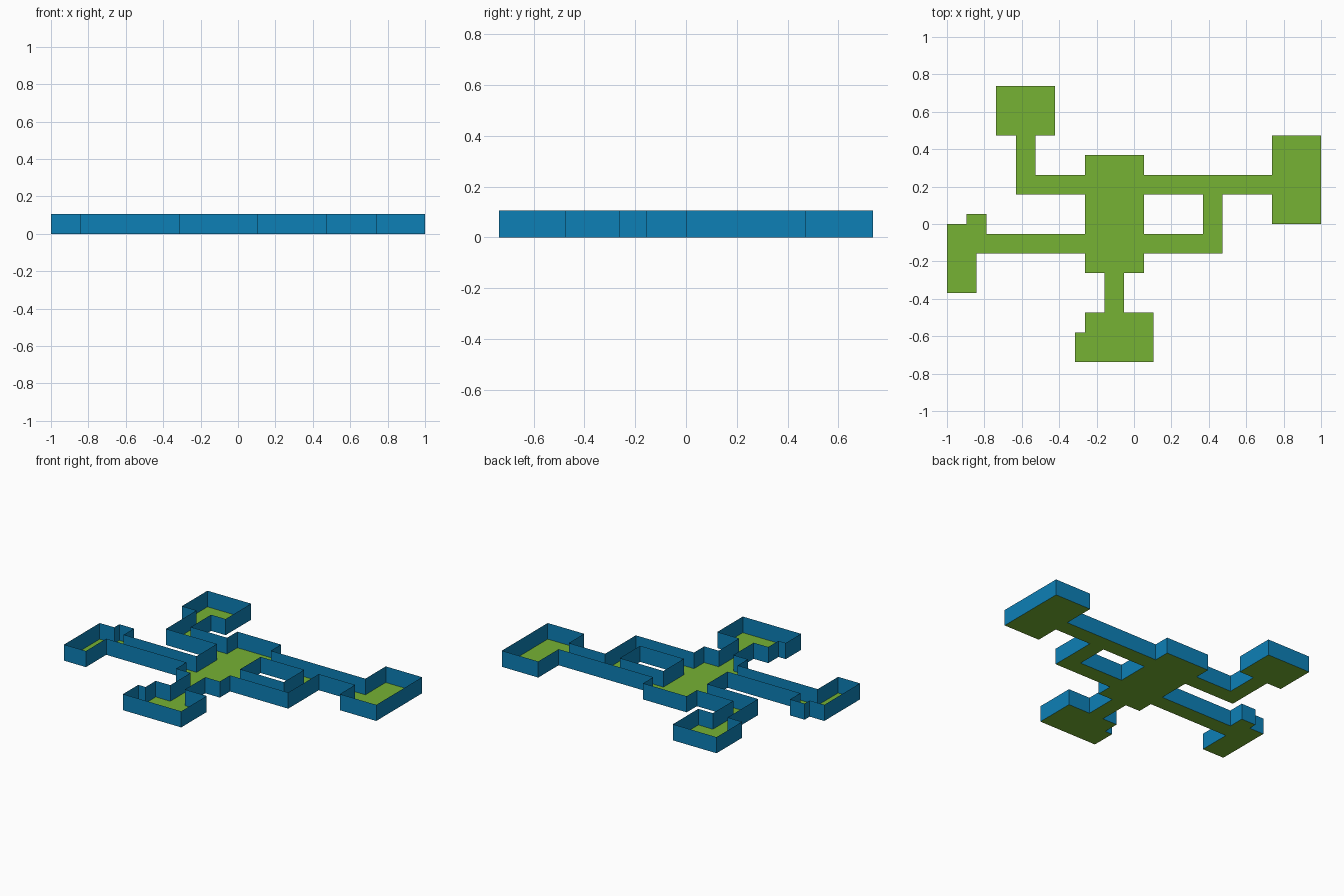
import bpy
import bmesh
import math

if "Cube" in bpy.data.objects:
    bpy.data.objects.remove(bpy.data.objects["Cube"], do_unlink=True)

STEP = 1 / 19          # plan grid spacing
WALL_HEIGHT = 2 * STEP

# Rooms and halls as plan rectangles in grid steps: x0, y0, x1, y1
ROOMS = {
    "main room": (14, 9, 20, 21),
    "back room": (5, 23, 11, 28),
    "back room passage": (7, 17, 9, 23),
    "back hall": (7, 17, 33, 19),
    "right room": (33, 14, 38, 23),
    "left room": (0, 7, 3, 14),
    "left alcove": (2, 11, 4, 15),
    "front hall": (2, 11, 28, 13),
    "linking passage": (26, 11, 28, 19),
    "front room passage": (16, 5, 18, 9),
    "front room": (14, 0, 21, 5),
    "front alcove": (13, 0, 21, 3),
}
cells = {(i, j) for x0, y0, x1, y1 in ROOMS.values()
         for i in range(x0, x1) for j in range(y0, y1)}


def material(name, color):
    mat = bpy.data.materials.new(name)
    mat.use_nodes = True
    mat.diffuse_color = color
    mat.node_tree.nodes["Principled BSDF"].inputs["Base Color"].default_value = color
    return mat


def point(i, j, z=0.0):
    return ((i - 19) * STEP, (j - 14) * STEP, z)


def build(name, quads, mat):
    """Join quads into one sheet and merge the coplanar ones."""
    bm = bmesh.new()
    for quad in quads:
        bm.faces.new([bm.verts.new(p) for p in quad])
    bmesh.ops.remove_doubles(bm, verts=bm.verts, dist=STEP / 100)
    bmesh.ops.dissolve_limit(bm, angle_limit=math.radians(1),
                             verts=bm.verts, edges=bm.edges)
    mesh = bpy.data.meshes.new(name)
    bm.to_mesh(mesh)
    bm.free()
    mesh.materials.append(mat)
    obj = bpy.data.objects.new(name, mesh)
    bpy.context.collection.objects.link(obj)
    return obj


# Floor: one sheet over the whole plan
floor_quads = [[point(i, j), point(i + 1, j), point(i + 1, j + 1), point(i, j + 1)]
               for i, j in cells]
build("floor", floor_quads, material("grass green", (0.181, 0.445, 0.034, 1)))

# Walls: thin upright sheets wherever the plan ends, facing outward
wall_quads = []
for i, j in cells:
    corners = [(i, j), (i + 1, j), (i + 1, j + 1), (i, j + 1)]
    neighbours = [(i, j - 1), (i + 1, j), (i, j + 1), (i - 1, j)]
    for k, neighbour in enumerate(neighbours):
        if neighbour not in cells:
            a, b = corners[k], corners[(k + 1) % 4]
            wall_quads.append([point(*a), point(*b),
                               point(*b, WALL_HEIGHT), point(*a, WALL_HEIGHT)])
build("walls", wall_quads, material("wall blue", (0.004, 0.216, 0.468, 1)))
